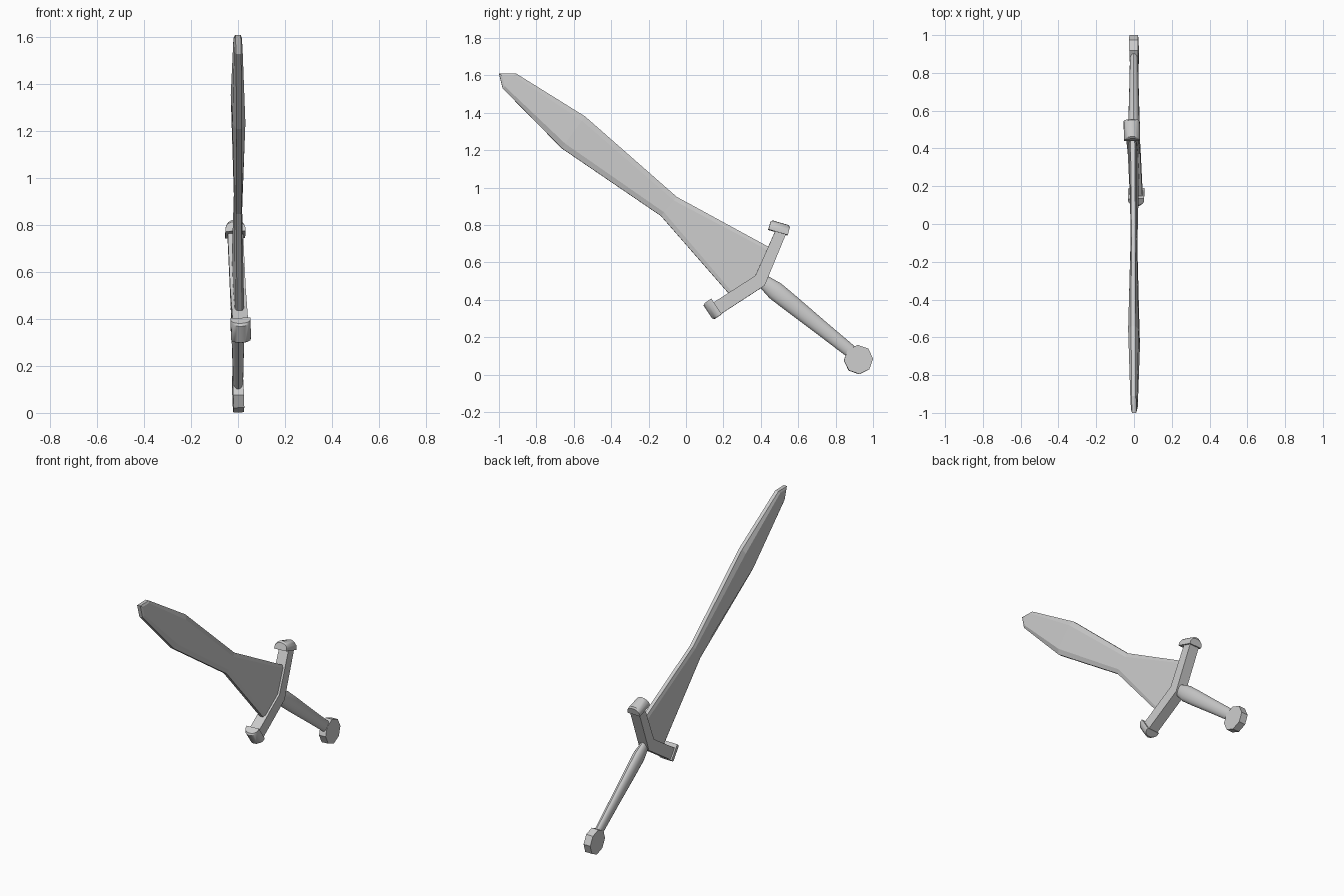
import bpy, bmesh, math
from mathutils import Vector, Matrix

cube = bpy.data.objects.get("Cube")
if cube:
    bpy.data.objects.remove(cube)

steel = bpy.data.materials.new("pale grey")
steel.use_nodes = True
GREY = (0.6, 0.6, 0.6, 1)
steel.diffuse_color = GREY
steel.node_tree.nodes["Principled BSDF"].inputs["Base Color"].default_value = GREY

AXIS = Vector((0, 0.78, -0.62)).normalized()     # from tip to pommel
CENTRE = Vector((0, 0.32, 0.57))
ROLL = (Matrix.Translation(CENTRE) @ Matrix.Rotation(math.radians(-2.5), 4, AXIS)
        @ Matrix.Translation(-CENTRE))


def P(x, yz):
    return Vector((x, yz[0], yz[1]))


def loft(name, rings, smooth=False):
    """Skin a row of equal rings, close both ends and roll about the sword axis."""
    bm = bmesh.new()
    rows = [[bm.verts.new(p) for p in ring] for ring in rings]
    n = len(rows[0])
    for a, b in zip(rows, rows[1:]):
        for i in range(n):
            j = (i + 1) % n
            bm.faces.new((a[i], a[j], b[j], b[i]))
    bm.faces.new(rows[0])
    bm.faces.new(rows[-1][::-1])
    bmesh.ops.remove_doubles(bm, verts=bm.verts, dist=0.0005)
    bmesh.ops.recalc_face_normals(bm, faces=bm.faces)
    bm.transform(ROLL)
    mesh = bpy.data.meshes.new(name)
    bm.to_mesh(mesh)
    bm.free()
    mesh.materials.append(steel)
    ob = bpy.data.objects.new(name, mesh)
    bpy.context.collection.objects.link(ob)
    if smooth:
        bpy.ops.object.select_all(action="DESELECT")
        ob.select_set(True)
        bpy.context.view_layer.objects.active = ob
        bpy.ops.object.shade_smooth_by_angle(angle=math.radians(35))
    return ob


# Blade: stations of upper edge, lower edge, bevel width, half thickness
stations = [((-1.0, 1.61), (-1.0, 1.61), 0.02, 0.016),
            ((-0.91, 1.61), (-0.98, 1.53), 0.015, 0.018),
            ((-0.54, 1.38), (-0.665, 1.21), 0.03, 0.028),
            ((-0.05, 0.95), (-0.134, 0.848), 0.025, 0.016),
            ((0.455, 0.675), (0.24, 0.42), 0.018, 0.02),
            ((0.41, 0.55), (0.34, 0.48), 0.01, 0.02)]
EDGE = 0.011
rings = []
for up, low, inset, half in stations:
    u, l = P(0, up), P(0, low)
    across = l - u
    iu = u + (across.normalized() if across.length else AXIS) * inset
    il = l - (across.normalized() if across.length else -AXIS) * inset
    ring = []
    for side, order in ((1, (u, iu, il, l)), (-1, (l, il, iu, u))):
        for p in order:
            ring.append(p + Vector((side * (EDGE if p in (u, l) else half), 0, 0)))
    rings.append(ring)
loft("blade", rings)

# Guard: a bent bar of rectangular section
bar = [((0.485, 0.785), (0.54, 0.765)), ((0.37, 0.528), (0.42, 0.475)),
       ((0.13, 0.374), (0.172, 0.314))]
loft("guard", [[P(-0.033, a), P(0.033, a), P(0.033, b), P(-0.033, b)] for a, b in bar])


def guard_cap(name, base_a, base_b, outward):
    """Domed bar: a half-round section swept along the base line."""
    a, b, out = P(0, base_a), P(0, base_b), P(0, outward).normalized()
    along = (b - a).normalized()
    rings = []
    for end, inset, height in ((a, 0, 0.043), (a, 0.008, 0.054),
                               (b, -0.008, 0.054), (b, 0, 0.043)):
        ring = [end - Vector((0.0425, 0, 0)), end + Vector((0.0425, 0, 0))]
        for k in range(9):
            t = math.pi * k / 8
            ring.append(end + along * inset + Vector((0.0425 * math.cos(t), 0, 0))
                        + out * (0.014 + (height - 0.014) * math.sin(t)))
        rings.append(ring)
    loft(name, rings, smooth=True)


guard_cap("upper_guard_cap", (0.44, 0.775), (0.543, 0.745), (0.28, 0.96))
guard_cap("lower_guard_cap", (0.134, 0.405), (0.19, 0.322), (-0.83, -0.56))

# Grip: a flattened tapering lathe
start, end = Vector((0, 0.40, 0.51)), Vector((0, 0.91, 0.10))
run = end - start
normal = Vector((1, 0, 0)).cross(run).normalized()
rings = []
for t, r in ((0, 0.034), (0.06, 0.04), (0.15, 0.05), (0.3, 0.048), (0.65, 0.04), (1, 0.034)):
    rings.append([start + run * t + Vector((0.62 * r * math.cos(a), 0, 0)) + normal * r * math.sin(a)
                  for a in (math.tau * k / 16 for k in range(16))])
loft("grip", rings, smooth=True)

# Pommel: an octagonal disc
loft("pommel", [[Vector((x, 0.922 + 0.078 * math.cos(a), 0.08 + 0.078 * math.sin(a)))
                 for a in (math.radians(3 + 45 * k) for k in range(8))]
                for x in (-0.023, 0.023)])
